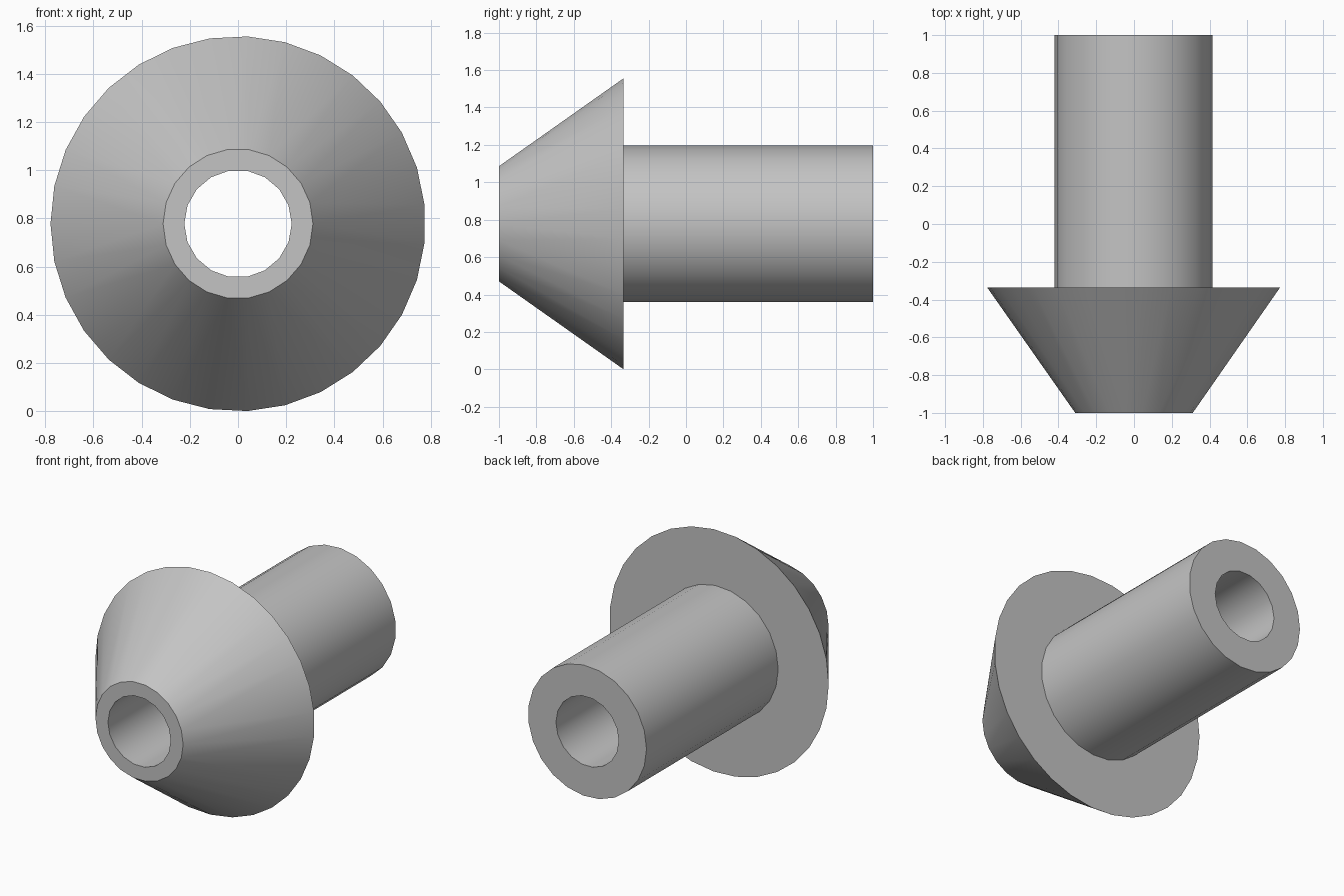
import bpy
import bmesh
from math import cos, sin, pi, tau, radians

cube = bpy.data.objects.get("Cube")
if cube:
    bpy.data.objects.remove(cube, do_unlink=True)

AXIS_Z = 0.778

grey = bpy.data.materials.new("plain_grey")
grey.use_nodes = True
colour = (0.55, 0.55, 0.55, 1)
grey.diffuse_color = colour
grey.node_tree.nodes["Principled BSDF"].inputs["Base Color"].default_value = colour


def ring(bm, y, radius, sides):
    """Circle of vertices around the y axis, starting at -x."""
    angles = [pi + tau * k / sides for k in range(sides)]
    return [bm.verts.new((radius * cos(a), y, AXIS_Z + radius * sin(a))) for a in angles]


def skin(bm, a, b):
    """Join two rings, which may have different side counts."""
    na, nb = len(a), len(b)
    if na == nb:
        for i in range(na):
            j = (i + 1) % na
            bm.faces.new((a[i], a[j], b[j], b[i]))
        return
    i = j = 0
    while i < na or j < nb:
        step_a = j == nb or (i < na and (i + 0.5) / na <= (j + 0.5) / nb)
        if step_a:
            bm.faces.new((a[i], a[(i + 1) % na], b[j % nb]))
            i += 1
        else:
            bm.faces.new((a[i % na], b[(j + 1) % nb], b[j]))
            j += 1


# Closed profile: bore, nose rim, flared cone, shoulder, tube, back rim
profile = [
    (-1, 0.223, 18),
    (-1, 0.311, 22),
    (-0.335, 0.778, 31),
    (-0.335, 0.42, 23),
    (1, 0.42, 23),
    (1, 0.223, 18),
]
bm = bmesh.new()
rings = [ring(bm, *p) for p in profile]
for k in range(len(rings)):
    skin(bm, rings[k - 1], rings[k])
bmesh.ops.recalc_face_normals(bm, faces=bm.faces[:])

mesh = bpy.data.meshes.new("flanged_nozzle")
bm.to_mesh(mesh)
bm.free()
mesh.materials.append(grey)
nozzle = bpy.data.objects.new("flanged_nozzle", mesh)
bpy.context.collection.objects.link(nozzle)

# Smooth round walls, crisp rims
bpy.ops.object.select_all(action="DESELECT")
nozzle.select_set(True)
bpy.context.view_layer.objects.active = nozzle
bpy.ops.object.shade_smooth_by_angle(angle=radians(30))
